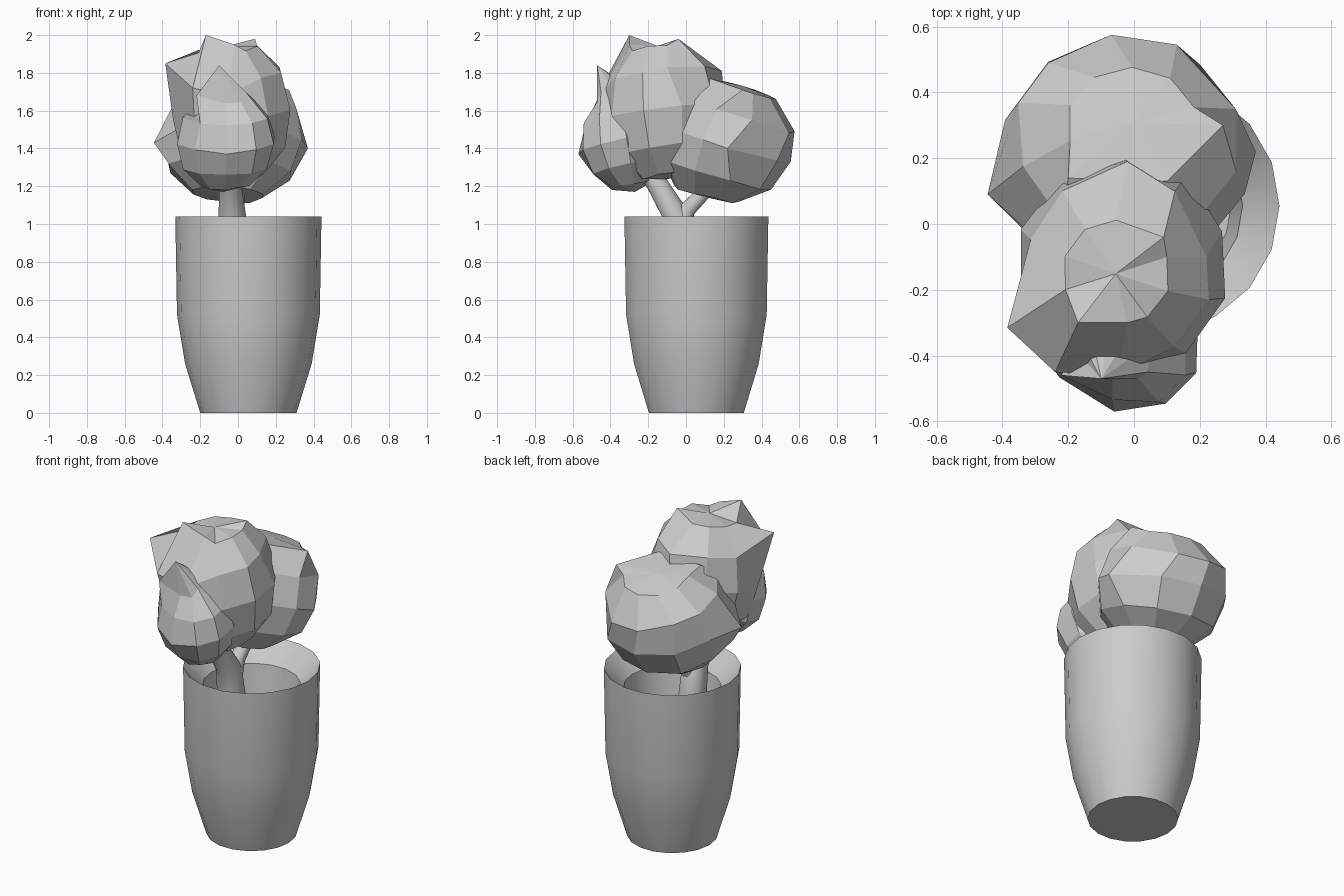
import bpy, bmesh, math, random
from mathutils import Vector, Matrix

if "Cube" in bpy.data.objects:
    bpy.data.objects.remove(bpy.data.objects["Cube"])

random.seed(4)


def finish(name, bm, smooth=None):
    bmesh.ops.recalc_face_normals(bm, faces=bm.faces[:])
    me = bpy.data.meshes.new(name)
    bm.to_mesh(me)
    bm.free()
    ob = bpy.data.objects.new(name, me)
    bpy.context.collection.objects.link(ob)
    if smooth:
        bpy.context.view_layer.objects.active = ob
        ob.select_set(True)
        bpy.ops.object.shade_smooth_by_angle(angle=math.radians(smooth))
        ob.select_set(False)
    return ob


def skin(name, bm, rings, smooth):
    # join equal rings of vertices into a closed tube
    n = len(rings[0])
    for a, b in zip(rings, rings[1:]):
        for i in range(n):
            j = (i + 1) % n
            bm.faces.new((a[i], a[j], b[j], b[i]))
    bm.faces.new(rings[0])
    bm.faces.new(rings[-1])
    return finish(name, bm, smooth)


def circle(r, n):
    return [Vector((r * math.cos(2 * math.pi * i / n), r * math.sin(2 * math.pi * i / n), 0)) for i in range(n)]


def lathe(name, profile, centre, n):
    bm = bmesh.new()
    rings = [[bm.verts.new(p + Vector((*centre, z))) for p in circle(r, n)] for r, z in profile]
    return skin(name, bm, rings, 35)


def limb(name, path, n=10):
    # tapered tube through (x, y, z, radius) points
    bm = bmesh.new()
    pts = [Vector(p[:3]) for p in path]
    rings = []
    for k, p in enumerate(pts):
        d = pts[min(k + 1, len(pts) - 1)] - pts[max(k - 1, 0)]
        q = Vector((0, 0, 1)).rotation_difference(d.normalized())
        rings.append([bm.verts.new(p + q @ c) for c in circle(path[k][3], n)])
    return skin(name, bm, rings, 40)


def foliage(name, centre, radii, tilt, corners, power=2.0, shear=0.0, segs=10, rings=6):
    # lumpy faceted ball, boxier with higher power, with some vertices pulled out to corners
    bm = bmesh.new()
    bmesh.ops.create_uvsphere(bm, u_segments=segs, v_segments=rings, radius=1)
    rot = Matrix.Rotation(math.radians(tilt[0]), 3, 'X') @ Matrix.Rotation(math.radians(tilt[1]), 3, 'Y')
    c = Vector(centre)
    for v in bm.verts:
        p = rot @ v.co
        p /= sum(abs(a) ** power for a in p) ** (1 / power)
        p *= random.uniform(0.98, 1.03) * (0.93 if abs(v.co.z) > 0.99 else 1)
        p = Vector(p[i] * radii[i] for i in range(3))
        p.y += shear * p.x
        v.co = c + p
    free = set(bm.verts)
    for t in map(Vector, corners):
        v = min(free, key=lambda w: ((w.co - c).normalized() - (t - c).normalized()).length)
        v.co = t
        free.discard(v)
    return finish(name, bm)


# Pot with sloping inner lip and hollow inside
lathe("pot", [(0.255, 0), (0.335, 0.26), (0.378, 0.52), (0.387, 1.04),
              (0.275, 0.92), (0.24, 0.66)], (0.055, 0.055), 18)

# Trunk and forked branches
limb("trunk", [(-0.02, -0.01, 0.62, 0.09), (-0.03, -0.02, 0.85, 0.08),
               (-0.03, -0.05, 1.04, 0.073), (-0.04, -0.14, 1.19, 0.06), (-0.05, -0.24, 1.35, 0.05)])
limb("back_branch", [(-0.02, -0.03, 0.98, 0.06), (-0.01, 0.01, 1.08, 0.045), (0.0, 0.15, 1.22, 0.035)])

# Foliage clumps
foliage("top_foliage", (-0.035, -0.12, 1.59), (0.32, 0.325, 0.385), (6, -4), [
    (-0.385, -0.315, 1.85), (-0.17, -0.3, 2.0), (-0.02, -0.3, 1.95), (0.09, -0.04, 1.98),
    (-0.02, 0.19, 1.81), (0.22, -0.1, 1.83), (-0.24, -0.45, 1.72), (-0.05, -0.46, 1.68)], power=2.1)
foliage("back_foliage", (-0.03, 0.205, 1.435), (0.375, 0.35, 0.325), (-18, 4), [
    (-0.07, 0.575, 1.49), (-0.445, 0.09, 1.43), (0.27, 0.3, 1.71), (0.37, 0.22, 1.4),
    (-0.26, 0.49, 1.55), (0.13, 0.545, 1.48), (-0.2, 0.14, 1.77), (0.1, 0.13, 1.77)], power=2.3)
foliage("front_foliage", (-0.065, -0.32, 1.44), (0.265, 0.225, 0.265), (12, 0), [
    (-0.1, -0.47, 1.84), (-0.22, -0.46, 1.68), (0.04, -0.45, 1.7),
    (-0.06, -0.57, 1.37), (-0.08, -0.27, 1.17)], power=2.1, shear=-0.25)
